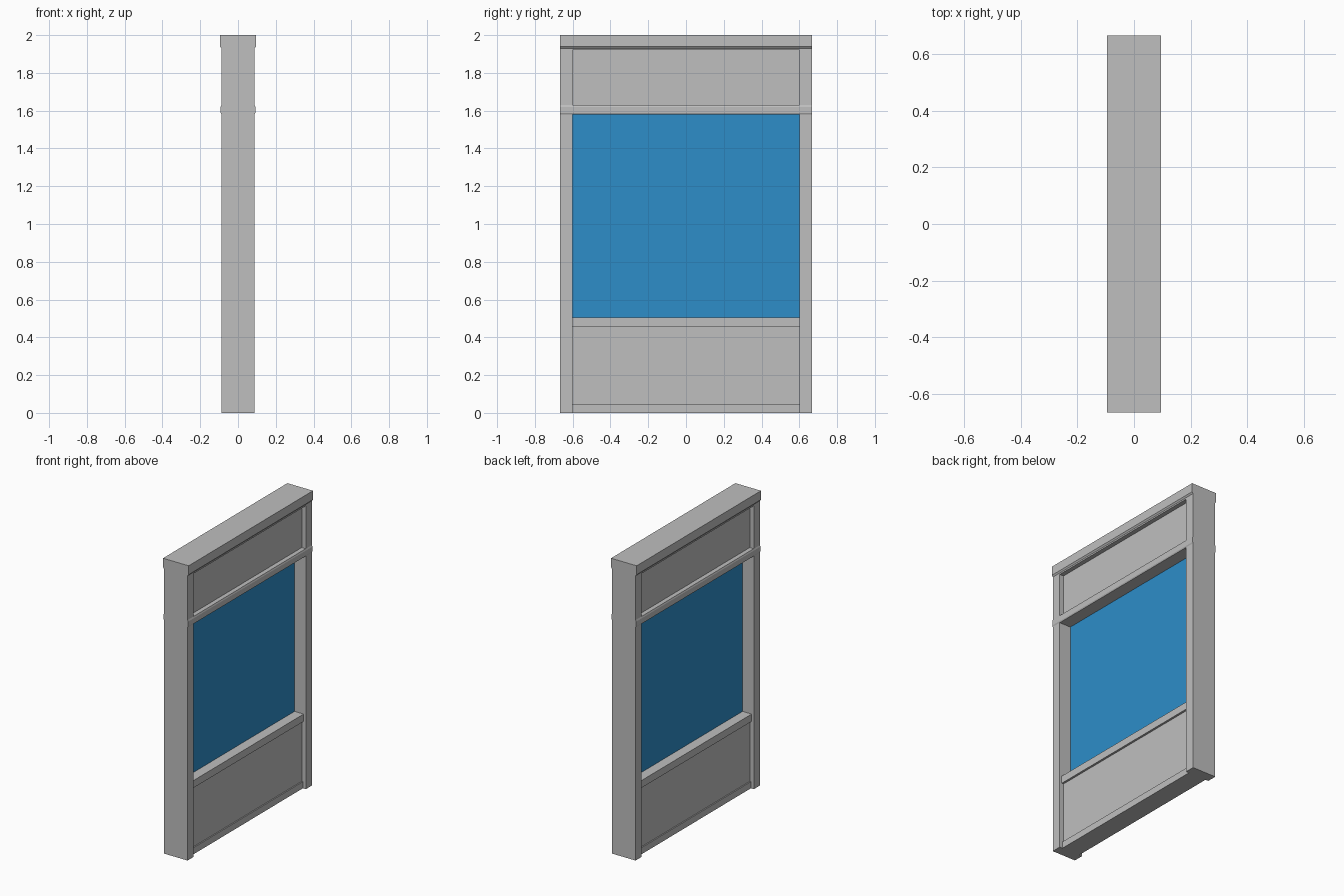
import bpy

cube = bpy.data.objects.get("Cube")
if cube:
    bpy.data.objects.remove(cube, do_unlink=True)


def material(name, color):
    mat = bpy.data.materials.new(name)
    mat.use_nodes = True
    mat.diffuse_color = color
    mat.node_tree.nodes["Principled BSDF"].inputs["Base Color"].default_value = color
    return mat


grey = material("frame grey", (0.52, 0.52, 0.52, 1))
blue = material("glass blue", (0.026, 0.266, 0.584, 1))

HALF_WIDTH = 0.666   # outer edge of the frame along y
OPENING = 0.6        # inner edge of the side posts along y
DEPTH = 0.088        # half depth of the posts along x


def extrude(name, half_profile, y0, y1, mat=grey):
    """Mirror a half profile of (x, z) points across x = 0 and run it along y."""
    outline = half_profile + [(-x, z) for x, z in reversed(half_profile)]
    n = len(outline)
    verts = [(x, y, z) for y in (y0, y1) for x, z in outline]
    faces = [tuple(range(n)), tuple(reversed(range(n, 2 * n)))]
    faces += [(i, i + n, (i + 1) % n + n, (i + 1) % n) for i in range(n)]
    mesh = bpy.data.meshes.new(name)
    mesh.from_pydata(verts, [], faces)
    mesh.materials.append(mat)
    obj = bpy.data.objects.new(name, mesh)
    bpy.context.collection.objects.link(obj)
    return obj


def slab(name, depth, z0, z1, y0=-OPENING, y1=OPENING, mat=grey):
    return extrude(name, [(depth, z0), (depth, z1)], y0, y1, mat)


# Side posts
slab("front_post", DEPTH, 0, 1.94, -HALF_WIDTH, -OPENING)
slab("back_post", DEPTH, 0, 1.94, OPENING, HALF_WIDTH)

# Header with a bevelled lower lip, and the rail tucked under it
extrude("header", [(DEPTH, 1.93), (0.096, 1.94), (0.096, 2.0)], -HALF_WIDTH, HALF_WIDTH)
slab("header_rail", DEPTH, 1.92, 1.935)

# Cross band between the upper panel and the window
extrude("cross_band", [(DEPTH, 1.58), (0.092, 1.588), (0.092, 1.62), (DEPTH, 1.63)],
        -HALF_WIDTH, HALF_WIDTH)

# Recessed panels, sill and bottom rail
slab("upper_panel", 0.058, 1.62, 1.925)
slab("lower_panel", 0.058, 0.02, 0.47)
slab("window_sill", 0.072, 0.455, 0.505)
slab("bottom_rail", 0.066, 0, 0.045)

# Window pane
slab("window_glass", 0.004, 0.5, 1.585, mat=blue)
